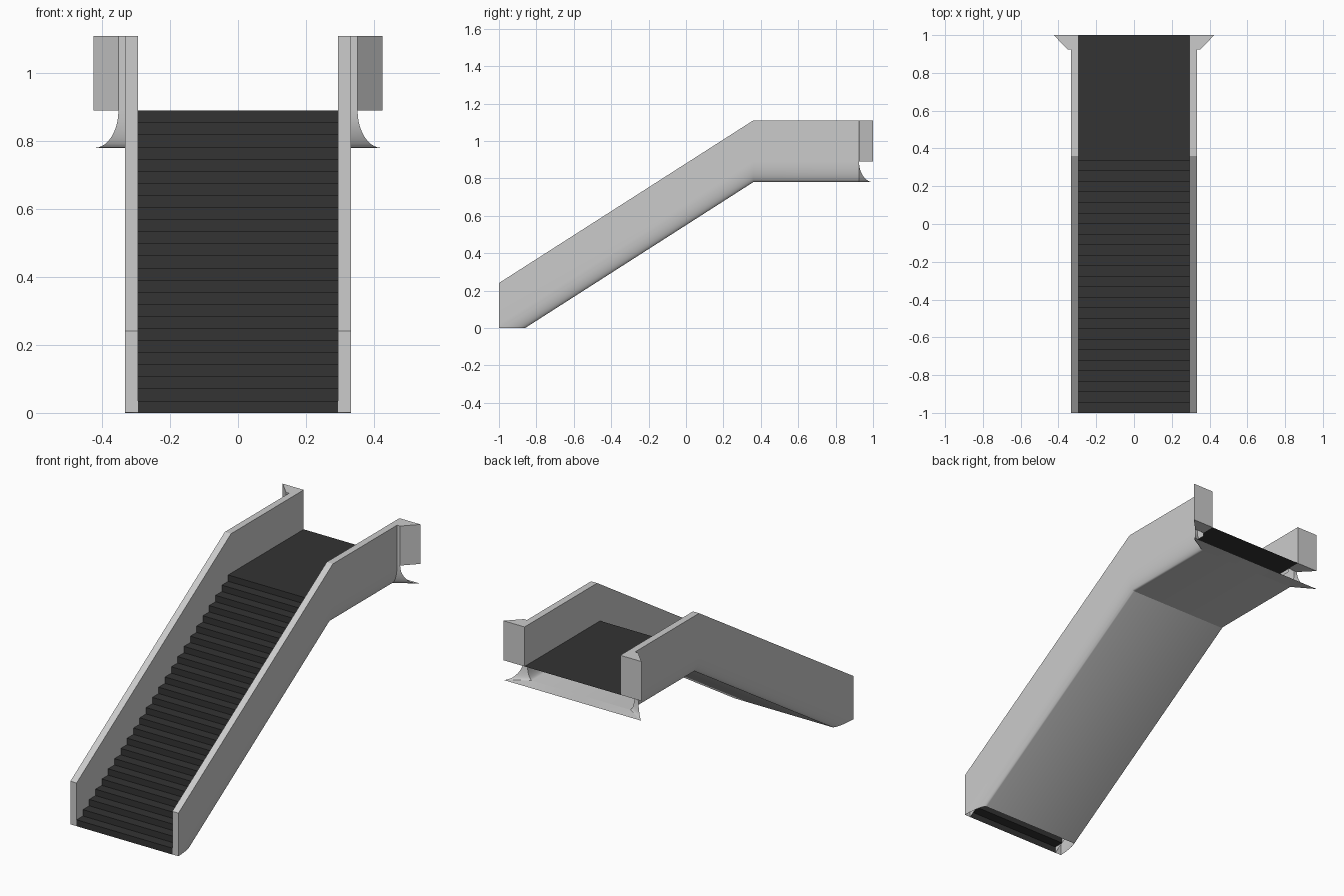
import bpy, bmesh, math

if "Cube" in bpy.data.objects:
    bpy.data.objects.remove(bpy.data.objects["Cube"])


def material(name, value):
    m = bpy.data.materials.new(name)
    m.diffuse_color = (value, value, value, 1)
    m.use_nodes = True
    m.node_tree.nodes["Principled BSDF"].inputs["Base Color"].default_value = m.diffuse_color
    return m


LIGHT = material("light grey shell", 0.60)
DARK = material("dark grey treads", 0.033)

IN, OUT, BOT = 0.295, 0.333, 0.30       # wall inside, wall outside, underside half width
SLOPE = 0.78 / 1.22                      # pitch of the flight
Y_FLARE, Z_DECK, Z_BASE, Z_TOP = 0.925, 0.89, 0.78, 1.11


def finish(name, bm, mat, mirror=False, smooth=False):
    mesh = bpy.data.meshes.new(name)
    bmesh.ops.remove_doubles(bm, verts=bm.verts, dist=1e-5)
    bm.to_mesh(mesh)
    bm.free()
    mesh.materials.append(mat)
    ob = bpy.data.objects.new(name, mesh)
    bpy.context.collection.objects.link(ob)
    if smooth:
        bpy.ops.object.select_all(action='DESELECT')
        ob.select_set(True)
        bpy.context.view_layer.objects.active = ob
        bpy.ops.object.shade_smooth_by_angle(angle=math.radians(25))
    if mirror:
        ob.modifiers.new("mirror", 'MIRROR')
    return ob


def loft(bm, rows):
    """Bridge successive rows of points with quads."""
    rows = [[bm.verts.new(p) for p in r] for r in rows]
    for a, b in zip(rows, rows[1:]):
        for j in range(len(a) - 1):
            bm.faces.new((a[j], a[j + 1], b[j + 1], b[j]))


def face(bm, pts):
    bm.faces.new([bm.verts.new(p) for p in pts])


# Rounded lower edge: (x, height above underside)
N = 10
H = Z_DECK - Z_BASE
arc = [(BOT + (OUT - BOT) * math.cos(a), H * (1 - math.sin(a)))
       for a in (math.pi / 2 * i / N for i in range(N + 1))]

# Shell: walls and underside swept along the flight and landing
profile = [(IN, 0.09), (IN, 0.33), (OUT, 0.33)] + arc + [(0, 0)]
stations = [(-1, Z_BASE - 1.36 * SLOPE - 0.0), (0.36, Z_BASE), (Y_FLARE, Z_BASE)]
bm = bmesh.new()
loft(bm, [[(x, y, z + h) for x, h in profile] for y, z in stations])
z0 = stations[0][1]
face(bm, [(IN, -1, z0 + 0.09), (OUT, -1, z0 + 0.09), (OUT, -1, z0 + 0.33), (IN, -1, z0 + 0.33)])
bmesh.ops.bisect_plane(bm, geom=bm.verts[:] + bm.edges[:] + bm.faces[:],
                       plane_co=(0, 0, 0), plane_no=(0, 0, 1), clear_inner=True)
finish("side_walls_and_underside", bm, LIGHT, mirror=True, smooth=True)

# Flared lip below the landing, with a curved cut-away edge
bm = bmesh.new()
start, end = [], []
for x, h in arc:
    u = h / H
    t = 1 - math.sqrt(max(0, 1 - (1 - u) ** 2))
    start.append((x, Y_FLARE, Z_BASE + h))
    end.append((0.352 + 0.07 * t, Y_FLARE + 0.075 * t, Z_BASE + h))
start.append((0, Y_FLARE, Z_BASE))
end.append((0, 1, Z_BASE))
loft(bm, [start, end])
finish("landing_flared_lip", bm, LIGHT, mirror=True, smooth=True)

# Wedge-shaped end posts of the landing walls
plan = [(IN, Y_FLARE), (0.352, Y_FLARE), (0.425, 1), (IN, 1)]
bm = bmesh.new()
face(bm, [(x, y, Z_TOP) for x, y in plan])
face(bm, [(x, y, Z_DECK) for x, y in reversed(plan)])
for (xa, ya), (xb, yb) in zip(plan[1:], plan[2:] + plan[:1]):
    face(bm, [(xa, ya, Z_DECK), (xb, yb, Z_DECK), (xb, yb, Z_TOP), (xa, ya, Z_TOP)])
face(bm, [(IN, Y_FLARE, Z_DECK), (0.352, Y_FLARE, Z_DECK),
          (0.352, Y_FLARE, Z_TOP), (IN, Y_FLARE, Z_TOP)])
finish("landing_end_posts", bm, LIGHT, mirror=True)

# Steps and landing deck
RISERS = 25
rise, going = Z_DECK / RISERS, 1.335 / (RISERS - 1)
path = [(-1, 0)]
for i in range(RISERS):
    y = -1 + going * i
    path.append((y, rise * (i + 1)))
    path.append((y + going if i < RISERS - 1 else 1, rise * (i + 1)))
bm = bmesh.new()
loft(bm, [[(-IN, y, z), (IN, y, z)] for y, z in path])
finish("steps_and_landing", bm, DARK)
